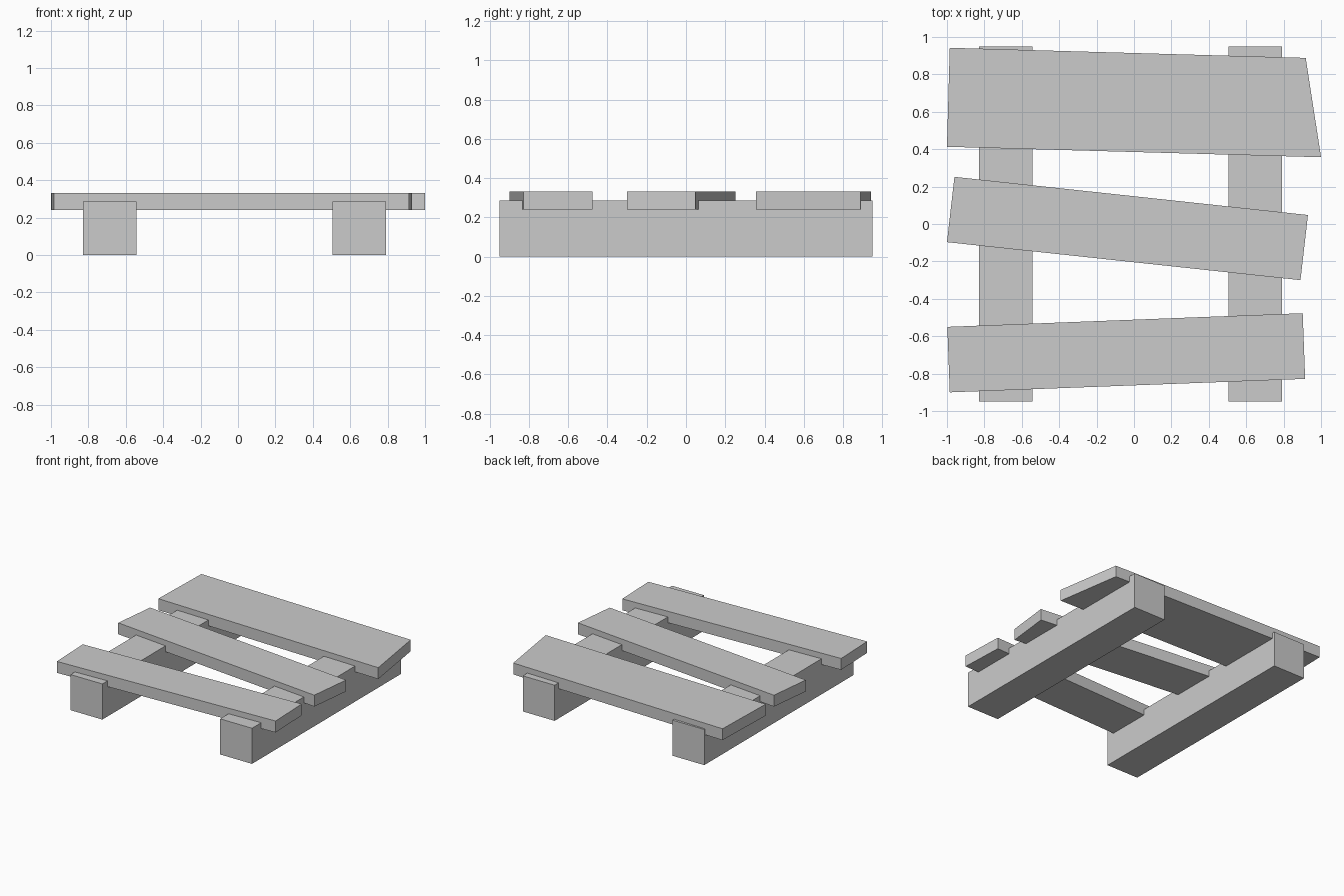
import bpy
import bmesh

cube = bpy.data.objects.get("Cube")
if cube:
    bpy.data.objects.remove(cube, do_unlink=True)

GREY = (0.6, 0.6, 0.6, 1)
wood = bpy.data.materials.new("plain_grey")
wood.use_nodes = True
wood.diffuse_color = GREY
wood.node_tree.nodes["Principled BSDF"].inputs["Base Color"].default_value = GREY


def slab(name, outline, bottom, top):
    """Extrude a counter-clockwise outline between two heights."""
    bm = bmesh.new()
    face = bm.faces.new([bm.verts.new((x, y, bottom)) for x, y in outline])
    grown = bmesh.ops.extrude_face_region(bm, geom=[face], use_keep_orig=True)
    lifted = [v for v in grown["geom"] if isinstance(v, bmesh.types.BMVert)]
    bmesh.ops.translate(bm, verts=lifted, vec=(0, 0, top - bottom))
    bmesh.ops.recalc_face_normals(bm, faces=bm.faces)
    mesh = bpy.data.meshes.new(name)
    bm.to_mesh(mesh)
    bm.free()
    mesh.materials.append(wood)
    obj = bpy.data.objects.new(name, mesh)
    bpy.context.collection.objects.link(obj)


# Two bearers running front to back
for name, x in (("right_bearer", -0.686), ("left_bearer", 0.648)):
    h = 0.142
    slab(name, [(x - h, -0.95), (x + h, -0.95), (x + h, 0.95), (x - h, 0.95)], 0, 0.287)

# Three crooked planks, notched down over the bearers
planks = {
    "front_plank": [(-0.985, -0.9), (0.915, -0.828), (0.902, -0.477), (-0.998, -0.55)],
    "middle_plank": [(-1, -0.097), (0.89, -0.3), (0.93, 0.048), (-0.96, 0.252)],
    "back_plank": [(-1, 0.413), (1, 0.357), (0.918, 0.888), (-0.985, 0.942)],
}
for name, outline in planks.items():
    slab(name, outline, 0.24, 0.332)
